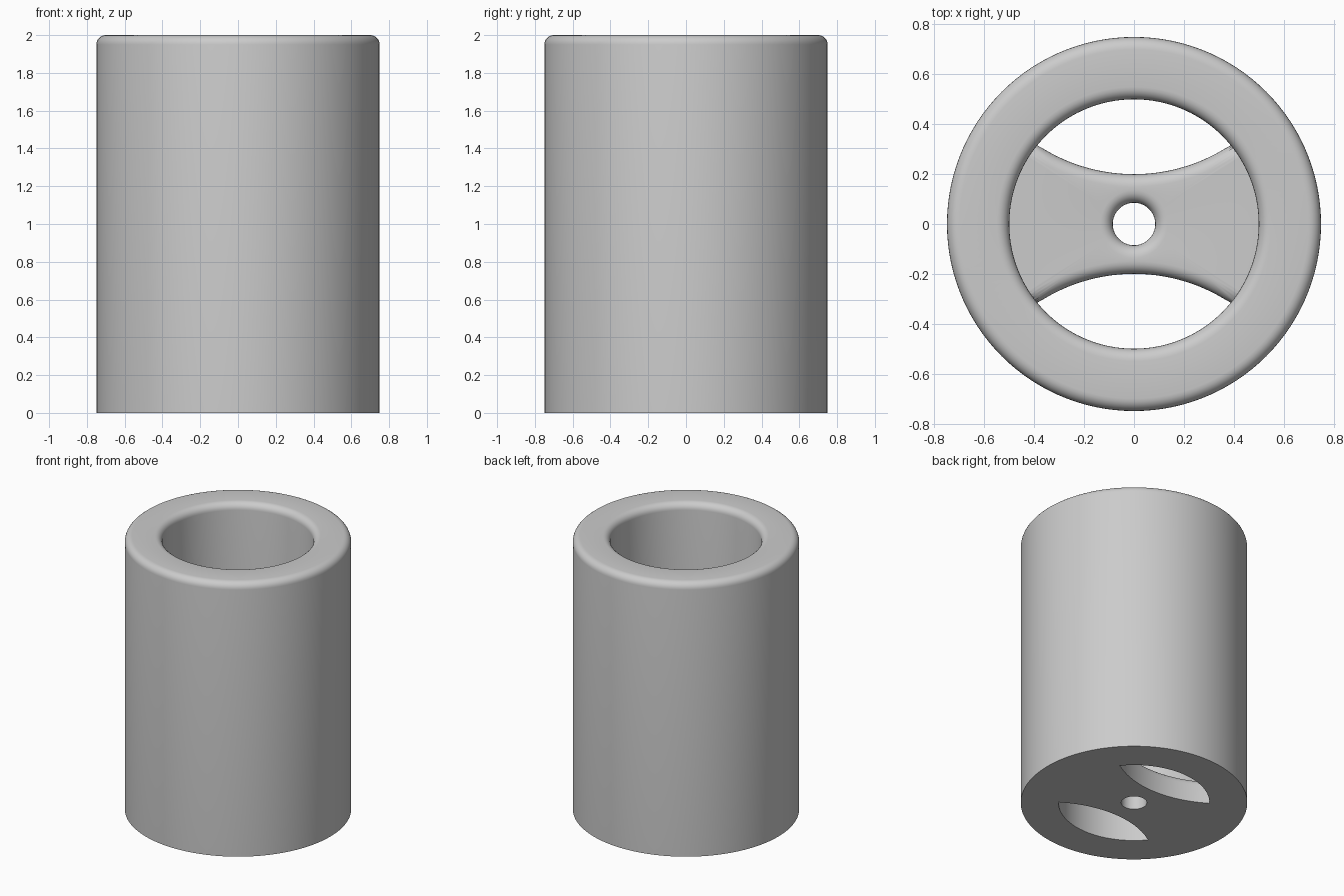
import bpy
import bmesh
from math import sin, cos, pi, sqrt, radians

cube = bpy.data.objects.get("Cube")
if cube:
    bpy.data.objects.remove(cube, do_unlink=True)

OUTER, BORE, HEIGHT = 0.75, 0.5, 2.0
FILLET, STEPS = 0.05, 6
FLOOR, HOLE = 0.18, 0.085
SLOT_R, SLOT_Y = 0.7, 0.9      # round cutouts that leave the waisted floor bridge

grey = bpy.data.materials.new("plain_grey")
grey.use_nodes = True
colour = (0.6, 0.6, 0.6, 1)
grey.diffuse_color = colour
grey.node_tree.nodes["Principled BSDF"].inputs["Base Color"].default_value = colour


def fillet():
    """Inset and rise of a quarter round, from its wall to its top."""
    for i in range(STEPS + 1):
        t = i / STEPS * pi / 2
        yield FILLET * (1 - cos(t)), FILLET * (sin(t) - 1)


def sweep(name, profile, sides):
    """Closed section turned about z; each point is (radius at angle, height)."""
    bm = bmesh.new()
    rings = []
    for radius, z in profile:
        ring = []
        for i in range(sides):
            a = 2 * pi * i / sides
            r = radius(a)
            ring.append(bm.verts.new((r * cos(a), r * sin(a), z)))
        rings.append(ring)
    for k, low in enumerate(rings):
        high = rings[(k + 1) % len(rings)]
        for i in range(sides):
            j = (i + 1) % sides
            bm.faces.new((low[i], low[j], high[j], high[i]))
    bmesh.ops.recalc_face_normals(bm, faces=bm.faces)
    mesh = bpy.data.meshes.new(name)
    bm.to_mesh(mesh)
    bm.free()
    mesh.materials.append(grey)
    obj = bpy.data.objects.new(name, mesh)
    bpy.context.collection.objects.link(obj)
    bpy.ops.object.select_all(action='DESELECT')
    obj.select_set(True)
    bpy.context.view_layer.objects.active = obj
    bpy.ops.object.shade_smooth_by_angle(angle=radians(35))
    return obj


def circle(r):
    return lambda a: r


def bridge_edge(inset):
    """Bridge outline: the bore, cut back by a round slot on front and back."""
    def radius(a):
        s = abs(sin(a))
        reach = (SLOT_R + inset) ** 2 - SLOT_Y ** 2 * (1 - s * s)
        limit = BORE + 0.004
        return limit if reach < 0 else min(limit, SLOT_Y * s - sqrt(reach))
    return radius


# Tube with a rounded rim inside and out
rim = list(fillet())
tube = [(circle(OUTER), 0)]
tube += [(circle(OUTER - d), HEIGHT + z) for d, z in rim]
tube += [(circle(BORE + d), HEIGHT + z) for d, z in reversed(rim)]
tube += [(circle(BORE), 0)]
sweep("tube_body", tube, 120)

# Floor bridge with rounded upper edges and a centre hole
bridge = [(bridge_edge(0), 0)]
bridge += [(bridge_edge(d), FLOOR + z) for d, z in rim]
bridge += [(circle(HOLE + d), FLOOR + z) for d, z in reversed(rim)]
bridge += [(circle(HOLE), 0)]
sweep("floor_bridge", bridge, 480)
